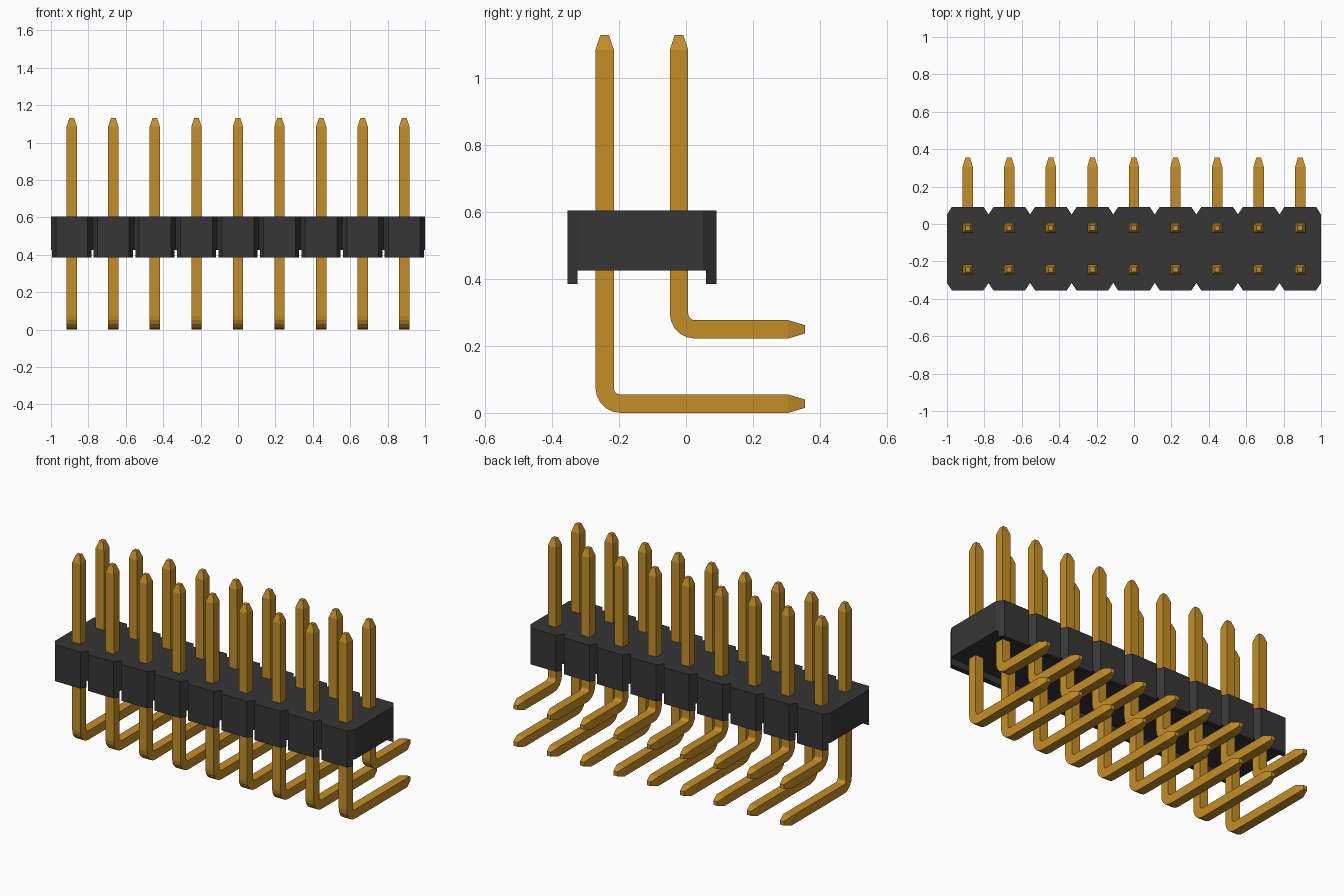
import bpy, bmesh, math
from mathutils import Vector

if "Cube" in bpy.data.objects:
    bpy.data.objects.remove(bpy.data.objects["Cube"], do_unlink=True)

COUNT = 9
PITCH = 2.0 / COUNT
XS = [(i - (COUNT - 1) / 2) * PITCH for i in range(COUNT)]
HALF = 0.0275            # half thickness of a pin
TIP = 0.0125             # half thickness at the pin ends
BEND = 0.0475            # centre-line bend radius
MID_Y = -0.132           # housing centre


def make_material(name, rgb):
    mat = bpy.data.materials.new(name)
    mat.use_nodes = True
    mat.diffuse_color = (*rgb, 1)
    mat.node_tree.nodes["Principled BSDF"].inputs["Base Color"].default_value = (*rgb, 1)
    return mat


GOLD = make_material("gold metal", (0.56, 0.275, 0.019))
BLACK = make_material("black plastic", (0.037, 0.037, 0.037))


def finish(bm, name, mat):
    bmesh.ops.recalc_face_normals(bm, faces=bm.faces[:])
    mesh = bpy.data.meshes.new(name)
    bm.to_mesh(mesh)
    bm.free()
    mesh.materials.append(mat)
    obj = bpy.data.objects.new(name, mesh)
    bpy.context.collection.objects.link(obj)
    return obj


def prism(bm, outline, z0, z1, top=True):
    low = [bm.verts.new((x, y, z0)) for x, y in outline]
    high = [bm.verts.new((x, y, z1)) for x, y in outline]
    bm.faces.new(low)
    if top:
        bm.faces.new(high)
    n = len(outline)
    for i in range(n):
        j = (i + 1) % n
        bm.faces.new((low[i], low[j], high[j], high[i]))


def bent_pin(name, x, y, z):
    """Square pin running down at y, then bending backwards at height z."""
    # each ring: centre y, centre z, angle of travel, half thickness
    rings = [(y, 1.13, 0, TIP), (y, 1.085, 0, HALF)]
    steps = 5
    for i in range(steps + 1):
        a = math.pi / 2 * i / steps
        rings.append((y + BEND * (1 - math.cos(a)), z + BEND * (1 - math.sin(a)), a, HALF))
    rings += [(0.305, z, math.pi / 2, HALF), (0.355, z, math.pi / 2, TIP)]
    bm = bmesh.new()
    loops = []
    for cy, cz, a, h in rings:
        side = Vector((0, math.cos(a), math.sin(a))) * h
        centre = Vector((x, cy, cz))
        across = Vector((h, 0, 0))
        loops.append([bm.verts.new(centre + across * sx + side * sy)
                      for sx, sy in ((-1, -1), (1, -1), (1, 1), (-1, 1))])
    for a, b in zip(loops, loops[1:]):
        for i in range(4):
            j = (i + 1) % 4
            bm.faces.new((a[i], a[j], b[j], b[i]))
    bm.faces.new(loops[0])
    bm.faces.new(loops[-1])
    return finish(bm, name, GOLD)


# Housing: one block with notches between the units
DEPTH, SHOULDER = 0.2225, 0.183      # half depth at unit face and at notch
FACE, EDGE = 0.085, PITCH / 2        # half widths at the same places
front = [(-1.0, MID_Y - SHOULDER)]
for cx in XS:
    front += [(cx - FACE, MID_Y - DEPTH), (cx + FACE, MID_Y - DEPTH),
              (cx + EDGE, MID_Y - SHOULDER)]
back = [(-px, 2 * MID_Y - py) for px, py in front]
body = bmesh.new()
prism(body, front + back, 0.425, 0.605)

# Short skirts under the front and back of every unit
THICK = 0.03
wide = FACE + (EDGE - FACE) * THICK / (DEPTH - SHOULDER)
for cx in XS:
    for s in (-1, 1):
        outer, inner = MID_Y + s * DEPTH, MID_Y + s * (DEPTH - THICK)
        prism(body, [(cx - FACE, outer), (cx + FACE, outer),
                     (cx + wide, inner), (cx - wide, inner)], 0.385, 0.425, top=False)
finish(body, "housing", BLACK)

# Two rows of right-angle pins
for i, px in enumerate(XS, 1):
    bent_pin(f"front_pin_{i}", px, -0.243, HALF)
    bent_pin(f"back_pin_{i}", px, -0.021, HALF + PITCH)
